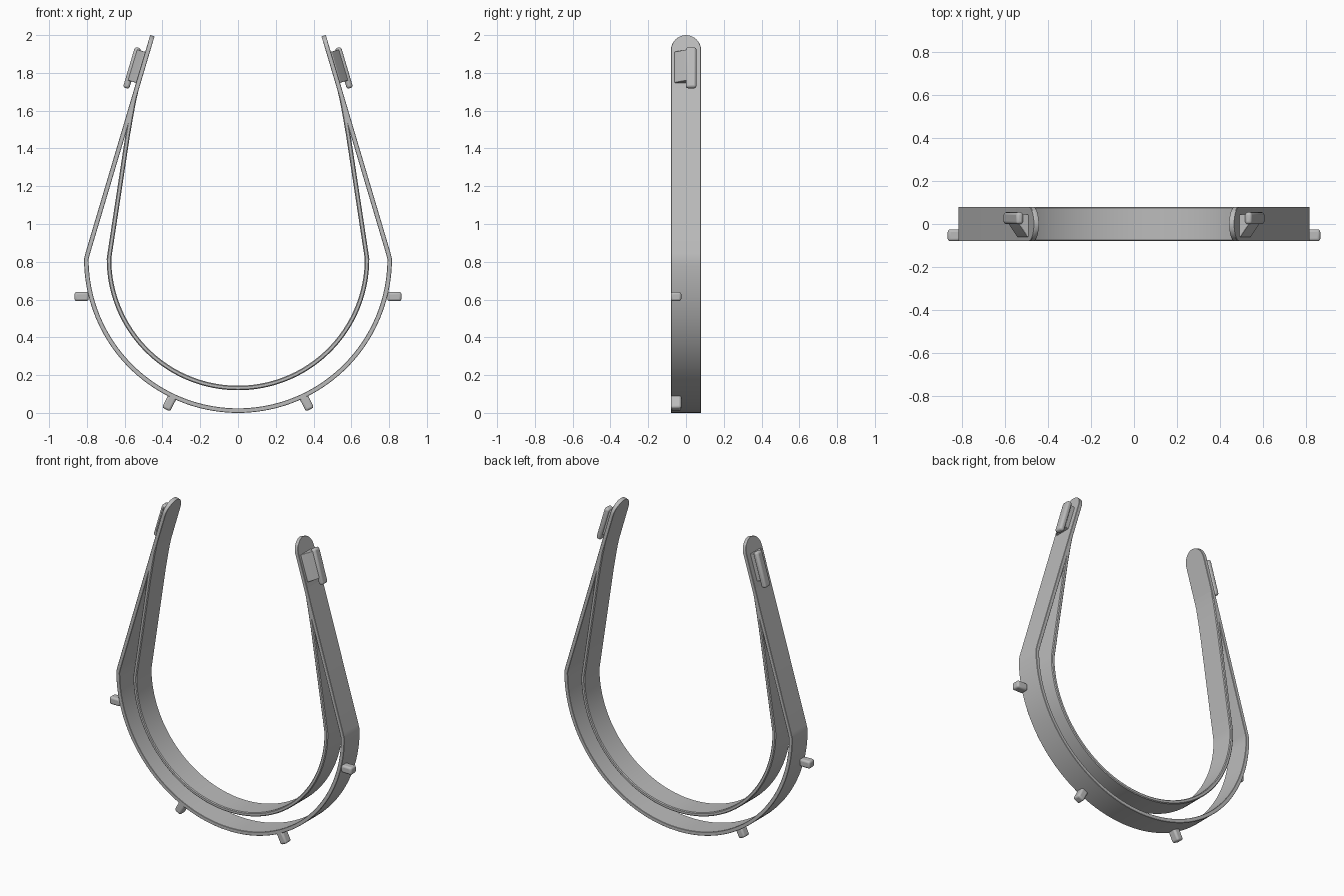
import bpy, bmesh, math
from mathutils import Vector, Matrix

cube = bpy.data.objects.get("Cube")
if cube:
    bpy.data.objects.remove(cube)

grey = bpy.data.materials.new("plain_grey")
grey.use_nodes = True
grey.diffuse_color = (0.5, 0.5, 0.5, 1)
grey.node_tree.nodes["Principled BSDF"].inputs["Base Color"].default_value = (0.5, 0.5, 0.5, 1)

HALF_WIDTH = 0.08
THICK = 0.024
CENTRE_Z = 0.815


def finish(name, bm, bevel=0):
    """Turn a bmesh into a shaded object with the grey material."""
    bmesh.ops.recalc_face_normals(bm, faces=bm.faces)
    mesh = bpy.data.meshes.new(name)
    bm.to_mesh(mesh)
    bm.free()
    mesh.materials.append(grey)
    obj = bpy.data.objects.new(name, mesh)
    bpy.context.collection.objects.link(obj)
    if bevel:
        mod = obj.modifiers.new("Rounded edges", 'BEVEL')
        mod.width = bevel
        mod.segments = 3
        mod.limit_method = 'ANGLE'
    bpy.ops.object.select_all(action='DESELECT')
    obj.select_set(True)
    bpy.context.view_layer.objects.active = obj
    bpy.ops.object.shade_smooth_by_angle(angle=math.radians(35))
    return obj


def skin(bm, rings):
    """Join equal rings of points into a closed tube with capped ends."""
    loops = [[bm.verts.new(p) for p in ring] for ring in rings]
    n = len(loops[0])
    for a, b in zip(loops, loops[1:]):
        for i in range(n):
            j = (i + 1) % n
            bm.faces.new((a[i], a[j], b[j], b[i]))
    bm.faces.new(loops[0])
    bm.faces.new(loops[-1][::-1])


def arc(radius, steps=40):
    angles = [math.pi / 2 * (i / steps - 1) for i in range(steps + 1)]
    return [(radius * math.cos(a), CENTRE_Z + radius * math.sin(a)) for a in angles]


def band(name, half, chamfer):
    """Sweep a flat strip along a half path and its mirror image."""
    path = [Vector((-x, 0, z)) for x, z in half[:0:-1]] + [Vector((x, 0, z)) for x, z in half]
    rings = []
    for i, p in enumerate(path):
        t = (path[min(i + 1, len(path) - 1)] - path[max(i - 1, 0)]).normalized()
        out = Vector((t.z, 0, -t.x))
        # The strip narrows to a half circle at each tip
        rise = max(0, p.z - (TIP_Z - HALF_WIDTH))
        w = max(0.004, math.sqrt(max(0, HALF_WIDTH ** 2 - rise ** 2)))
        h, c = THICK / 2, min(chamfer, w / 2)
        section = [(h, w - c), (h - c, w), (c - h, w), (-h, w - c)]
        section += [(a, -b) for a, b in section[::-1]]
        rings.append([p + out * a + Vector((0, b, 0)) for a, b in section])
    bm = bmesh.new()
    skin(bm, rings)
    return finish(name, bm)


# Outer band: half circle, then straight arms ending in round tips
TIP_Z = 1.9965
SLOPE = 0.297


def arm_x(z):
    return 0.4535 + (TIP_Z - z) * SLOPE


outer = arc(0.803)
outer += [(arm_x(0.845), 0.845), (arm_x(1.4), 1.4)]
outer += [(arm_x(z), z) for z in
          [TIP_Z - HALF_WIDTH * (1 - math.sin(math.pi / 2 * i / 12)) for i in range(13)]]
band("outer_band", outer, 0.002)

# Inner band: smaller half circle whose arms merge into the outer arms
inner = arc(0.683)
inner += [(0.678, 0.85), (0.584, 1.47), (0.565, 1.58), (0.552, 1.65), (0.536, 1.72), (0.515, 1.79)]
band("inner_band", inner, 0.005)


def block(name, size, matrix, bevel):
    bm = bmesh.new()
    bmesh.ops.create_cube(bm, size=1)
    bmesh.ops.scale(bm, vec=size, verts=bm.verts)
    bm.transform(matrix)
    return finish(name, bm, bevel)


for side, label in ((1, "left"), (-1, "right")):
    flip = Matrix.Diagonal((side, 1, 1, 1))

    # Side peg, level, and lower peg, pointing away from the centre
    block(label + "_side_peg", (0.075, 0.055, 0.048),
          flip @ Matrix.Translation((0.828, -0.0525, 0.616)), 0.012)
    block(label + "_lower_peg", (0.085, 0.055, 0.048),
          flip @ Matrix.Translation((0.362, -0.0525, 0.056)) @ Matrix.Rotation(math.radians(63), 4, 'Y'),
          0.012)

    # Hook on the outside of the arm: sloping web plus a longer rounded bar
    tilt = math.atan(SLOPE)
    frame = flip @ Matrix.Translation((0.524, 0, 1.8)) @ Matrix.Rotation(-tilt, 4, 'Y')
    web = [(-0.01, -0.06), (-0.01, 0.045), (0.04, 0.045), (0.05, 0.01), (0.045, 0.0), (0.004, -0.06)]
    bm = bmesh.new()
    skin(bm, [[(a, b, t) for a, b in web] for t in (-0.055, 0.116)])
    bm.transform(frame)
    finish(label + "_hook_web", bm, 0.003)
    block(label + "_hook_bar", (0.034, 0.056, 0.224),
          frame @ Matrix.Translation((0.043, 0.027, 0.015)), 0.013)
